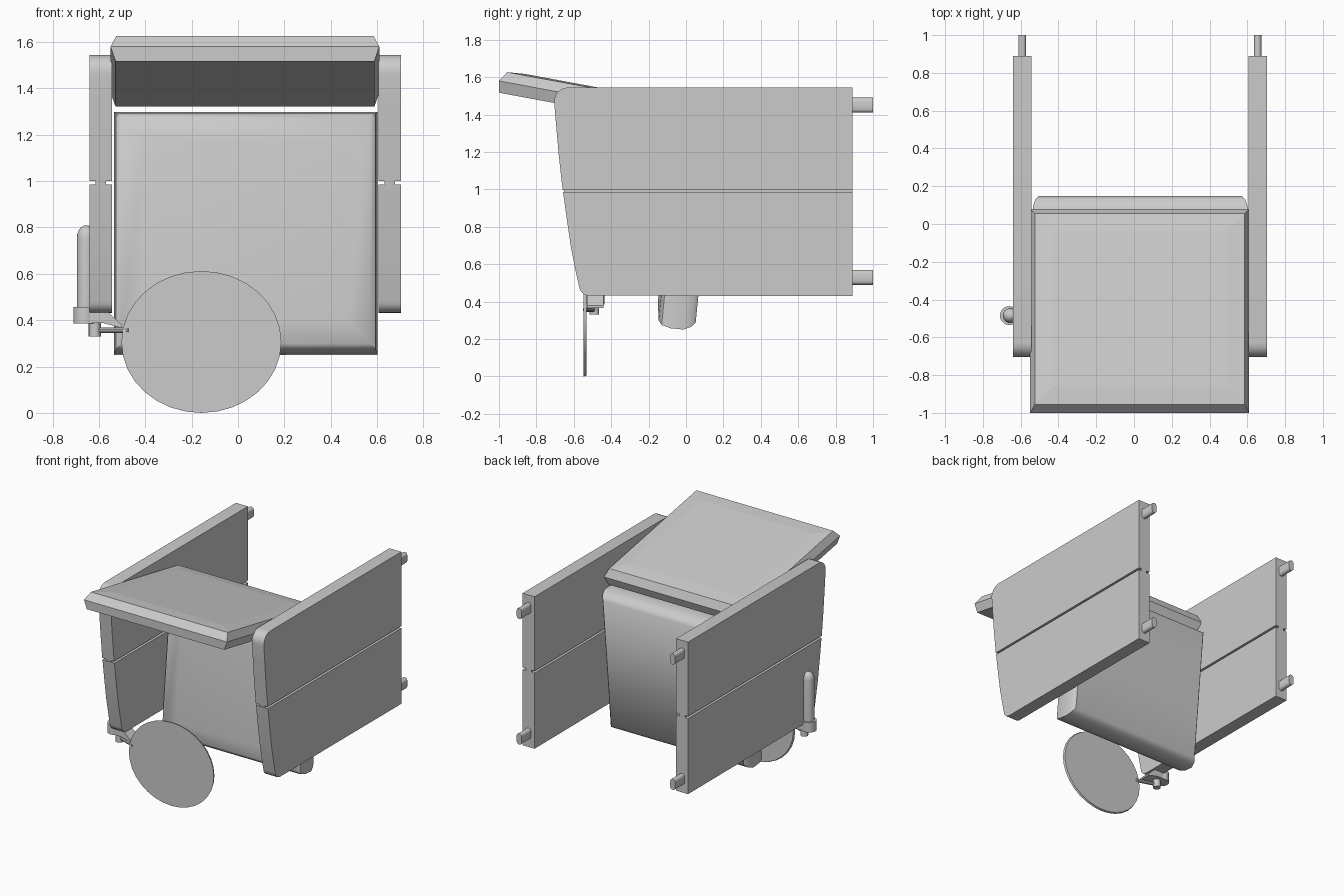
import bpy, bmesh, math
from mathutils import Vector, Matrix

if "Cube" in bpy.data.objects:
    bpy.data.objects.remove(bpy.data.objects["Cube"])


def finish(bm, name, smooth=None):
    bmesh.ops.recalc_face_normals(bm, faces=bm.faces)
    me = bpy.data.meshes.new(name)
    bm.to_mesh(me)
    bm.free()
    ob = bpy.data.objects.new(name, me)
    bpy.context.collection.objects.link(ob)
    if smooth:
        bpy.ops.object.select_all(action='DESELECT')
        ob.select_set(True)
        bpy.context.view_layer.objects.active = ob
        bpy.ops.object.shade_smooth_by_angle(angle=math.radians(smooth))
    return ob


def loft(name, rings, smooth=None, matrix=None):
    """Skin a stack of equal-length point rings and cap both ends."""
    bm = bmesh.new()
    rows = [[bm.verts.new(p) for p in r] for r in rings]
    for a, b in zip(rows, rows[1:]):
        for i in range(len(a)):
            j = (i + 1) % len(a)
            bm.faces.new((a[i], a[j], b[j], b[i]))
    bm.faces.new(rows[0])
    bm.faces.new(rows[-1])
    if matrix:
        bm.transform(matrix)
    return finish(bm, name, smooth)


def prism_x(name, pts, x0, x1, smooth=None):
    return loft(name, [[(x, y, z) for y, z in pts] for x in (x0, x1)], smooth)


def cushion(name, hx, hy, layers, center, tilt, smooth=None):
    """Rectangular pad; each layer is (inset x, inset y, height)."""
    rings = []
    for ix, iy, h in layers:
        a, b = hx - ix, hy - iy
        rings.append([(-a, -b, h), (a, -b, h), (a, b, h), (-a, b, h)])
    m = Matrix.Translation(center) @ Matrix.Rotation(math.radians(tilt), 4, 'X')
    return loft(name, rings, smooth, m)


def rod(name, p, q, r, n=16):
    p, q = Vector(p), Vector(q)
    m = Matrix.Translation((p + q) / 2) @ (q - p).to_track_quat('Z', 'Y').to_matrix().to_4x4()
    bm = bmesh.new()
    bmesh.ops.create_cone(bm, cap_ends=True, segments=n, radius1=r, radius2=r,
                          depth=(q - p).length, matrix=m)
    return finish(bm, name, 35)


def arc(cy, cz, r, a0, a1, n=6):
    return [(cy + r * math.cos(math.radians(a0 + (a1 - a0) * i / n)),
             cz + r * math.sin(math.radians(a0 + (a1 - a0) * i / n))) for i in range(n + 1)]


# Side panels: upper and lower boards joined by a thin web, with rear pegs
upper = [(0.89, 1.0), (0.89, 1.545)] + arc(-0.63, 1.47, 0.075, 90, 185) + \
        [(-0.695, 1.35), (-0.68, 1.18), (-0.66, 1.0)]
lower = [(0.89, 0.985), (-0.657, 0.985), (-0.64, 0.86), (-0.615, 0.69), (-0.585, 0.54)] + \
        arc(-0.517, 0.487, 0.055, 185, 270) + [(0.89, 0.43)]
web = [(0.89, 0.98), (0.89, 1.005), (-0.655, 1.005), (-0.652, 0.98)]
for side, x0, x1 in (("left", -0.64, -0.543), ("right", 0.606, 0.703)):
    c = (x0 + x1) / 2
    prism_x(side + "_upper_board", upper, x0, x1, 30)
    prism_x(side + "_lower_board", lower, x0, x1, 30)
    prism_x(side + "_board_web", web, c - 0.023, c + 0.023)
    for i, z in enumerate((0.53, 1.45)):
        outline = [(c + u, z + v) for u, v in
                   arc(0, 0.02, 0.02, 0, 180) + arc(0, -0.02, 0.02, 180, 360)]
        loft(f"{side}_peg_{i}", [[(x, y, zz) for x, zz in outline] for y in (0.87, 1.0)], 35)

# Padded back, leaning slightly rearwards
cushion("back_cushion", 0.568, 0.523,
        [(0.13, 0.13, 0.112), (0.03, 0.035, 0.098), (0.008, 0.012, 0.08), (0, 0, 0.03),
         (0, 0, -0.04), (0.012, 0.02, -0.08), (0.03, 0.045, -0.1)],
        (0.033, 0, 0.775), 84.3, 40)

# Chamfered top pad sloping down to the rear
cushion("top_cushion", 0.58, 0.549,
        [(0.12, 0.13, 0.062), (0.025, 0.035, 0.054), (0, 0, 0), (0.022, 0.012, -0.062)],
        (0.03, -0.46, 1.48), -10.5)

# Oval disc hanging at the front
disc = []
for y, s in ((-0.547, 1.0), (-0.533, 0.985)):
    disc.append([(-0.158 + 0.345 * s * math.cos(i * math.tau / 32), y,
                  0.306 + 0.306 * s * math.sin(i * math.tau / 32)) for i in range(32)])
loft("disc", disc, 35)

# Disc mount: collar, slanting bracket, pin and link
rod("collar", (-0.66, -0.485, 0.385), (-0.66, -0.485, 0.457), 0.05, 20)
bracket = [(-0.66, 0.435), (-0.56, 0.435), (-0.5, 0.378), (-0.5, 0.366), (-0.58, 0.387), (-0.66, 0.387)]
loft("bracket", [[(x, y, z) for x, z in bracket] for y in (-0.53, -0.44)])
rod("mount_pin", (-0.618, -0.49, 0.33), (-0.618, -0.49, 0.39), 0.026)
rod("disc_link", (-0.618, -0.49, 0.357), (-0.47, -0.54, 0.357), 0.012, 10)

# Round-topped upright handle on the outer left face
profile = [(0.04, 0.45), (0.04, 0.755)] + \
          [(0.04 * math.cos(t * math.pi / 12), 0.755 + 0.055 * math.sin(t * math.pi / 12)) for t in range(1, 6)]
loft("handle", [[(-0.655 + r * math.cos(i * math.tau / 20), -0.485 + r * math.sin(i * math.tau / 20), z)
                 for i in range(20)] for r, z in profile], 40)
